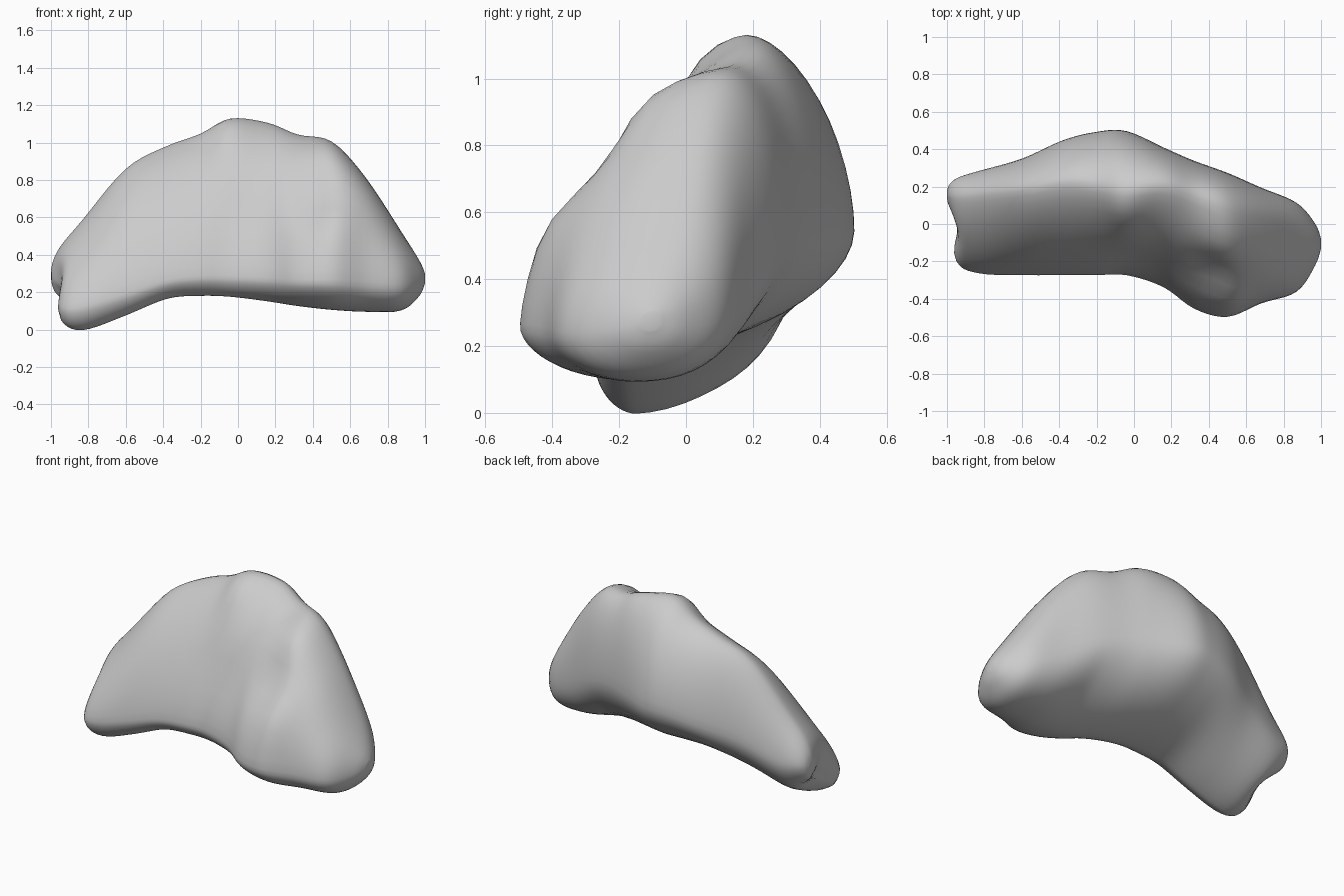
import bpy, bmesh, math
from mathutils import Vector

# Cross-sections along x: x, front(y,z), bottom(y,z), back(y,z), top(y,z)
SECTIONS = [
    (-1.00, 0.12, 0.28, 0.14, 0.25, 0.18, 0.29, 0.15, 0.32),
    (-0.985, 0.04, 0.23, 0.12, 0.18, 0.215, 0.30, 0.15, 0.38),
    (-0.94, -0.20, 0.12, -0.13, 0.045, 0.25, 0.30, 0.14, 0.46),
    (-0.83, -0.265, 0.12, -0.15, -0.005, 0.285, 0.31, 0.15, 0.59),
    (-0.60, -0.275, 0.19, -0.16, 0.075, 0.35, 0.42, 0.18, 0.865),
    (-0.38, -0.275, 0.26, -0.16, 0.165, 0.45, 0.49, 0.22, 0.985),
    (-0.20, -0.275, 0.28, -0.15, 0.18, 0.495, 0.53, 0.205, 1.05),
    (-0.04, -0.275, 0.28, -0.15, 0.175, 0.50, 0.54, 0.18, 1.13),
    (0.16, -0.34, 0.27, -0.16, 0.15, 0.41, 0.54, 0.20, 1.11),
    (0.32, -0.455, 0.26, -0.20, 0.125, 0.34, 0.53, 0.15, 1.045),
    (0.50, -0.50, 0.26, -0.22, 0.105, 0.275, 0.48, 0.08, 1.01),
    (0.68, -0.425, 0.25, -0.16, 0.095, 0.195, 0.40, 0.03, 0.82),
    (0.87, -0.365, 0.24, -0.14, 0.10, 0.115, 0.31, -0.03, 0.53),
    (0.97, -0.22, 0.25, -0.12, 0.18, 0.00, 0.28, -0.09, 0.37),
    (1.00, -0.13, 0.27, -0.11, 0.25, -0.08, 0.28, -0.10, 0.30),
]
# Local bumps and dimples: centre, radius, push
BUMPS = [
    ((0.52, -0.40, 0.54), 0.12, (0.0, -0.015, 0.02)),
    ((0.42, -0.27, 0.72), 0.15, (0.0, 0.06, -0.03)),
    ((0.45, -0.08, 0.93), 0.13, (0.0, -0.03, 0.01)),
    ((0.08, -0.20, 0.62), 0.17, (0.0, 0.03, 0.0)),
    ((-0.06, 0.06, 1.06), 0.10, (0.0, -0.015, 0.025)),
    ((-0.95, 0.03, 0.13), 0.10, (0.06, 0.0, 0.04)),
    ((-0.94, -0.02, 0.27), 0.08, (0.03, 0.0, 0.0)),
    ((-0.94, -0.17, 0.10), 0.09, (-0.015, 0.0, 0.0)),
]
STEPS, QUARTER = 5, 12


def spline(a, b, c, d, t):
    return 0.5 * (2*b + (c-a)*t + (2*a-5*b+4*c-d)*t*t + (3*b-a-3*c+d)*t**3)


def ramp(x, start, end):
    return min(max((x - start) / (end - start), 0), 1)


def section(s):
    """Closed ring of four blended quarter curves through the extremes."""
    x, fy, fz, by, bz, ky, kz, ty, tz = s
    # The right end is plumper
    w, b = ramp(x, 0.45, 0.7), ramp(x, 0.0, 0.5)
    quarters = [((fy, fz), (ty, tz), 1.5 + 0.4*w),
                ((ty, tz), (ky, kz), 1.8 + 0.4*b),
                ((ky, kz), (by, bz), 1.75 + 0.55*w),
                ((by, bz), (fy, fz), 1.8 + 0.2*w)]
    ring = []
    for i, (p, q, power) in enumerate(quarters):
        # Centre of each quarter keeps tangents square at the extremes
        c = (q[0], p[1]) if i % 2 == 0 else (p[0], q[1])
        for k in range(QUARTER):
            a = math.pi / 2 * k / QUARTER
            u, v = math.cos(a)**(2/power), math.sin(a)**(2/power)
            ring.append(Vector((x, c[0] + (p[0]-c[0])*u + (q[0]-c[0])*v,
                                c[1] + (p[1]-c[1])*u + (q[1]-c[1])*v)))
    return ring


def sculpt(p):
    out = p.copy()
    for centre, radius, push in BUMPS:
        d = (p - Vector(centre)).length / radius
        out += Vector(push) * math.exp(-d * d)
    return out


# Loft the rock body
rows = []
last = len(SECTIONS) - 1
for i in range(last):
    keys = [SECTIONS[min(max(i+k, 0), last)] for k in (-1, 0, 1, 2)]
    for j in range(STEPS):
        rows.append([spline(*v, j / STEPS) for v in zip(*keys)])
rows.append(SECTIONS[-1])

bm = bmesh.new()
rings = [[bm.verts.new(sculpt(p)) for p in section(r)] for r in rows]
for a, b in zip(rings, rings[1:]):
    n = len(a)
    for k in range(n):
        bm.faces.new((a[k], a[(k+1) % n], b[(k+1) % n], b[k]))
bm.faces.new(rings[0])
bm.faces.new(rings[-1])
bmesh.ops.recalc_face_normals(bm, faces=bm.faces)
for f in bm.faces:
    f.smooth = True
mesh = bpy.data.meshes.new("rock_body")
bm.to_mesh(mesh)
bm.free()
rock = bpy.data.objects.new("rock_body", mesh)
bpy.context.collection.objects.link(rock)

# Soften the lofted surface slightly
smooth = rock.modifiers.new("soften", 'SMOOTH')
smooth.factor = 0.5
smooth.iterations = 4
